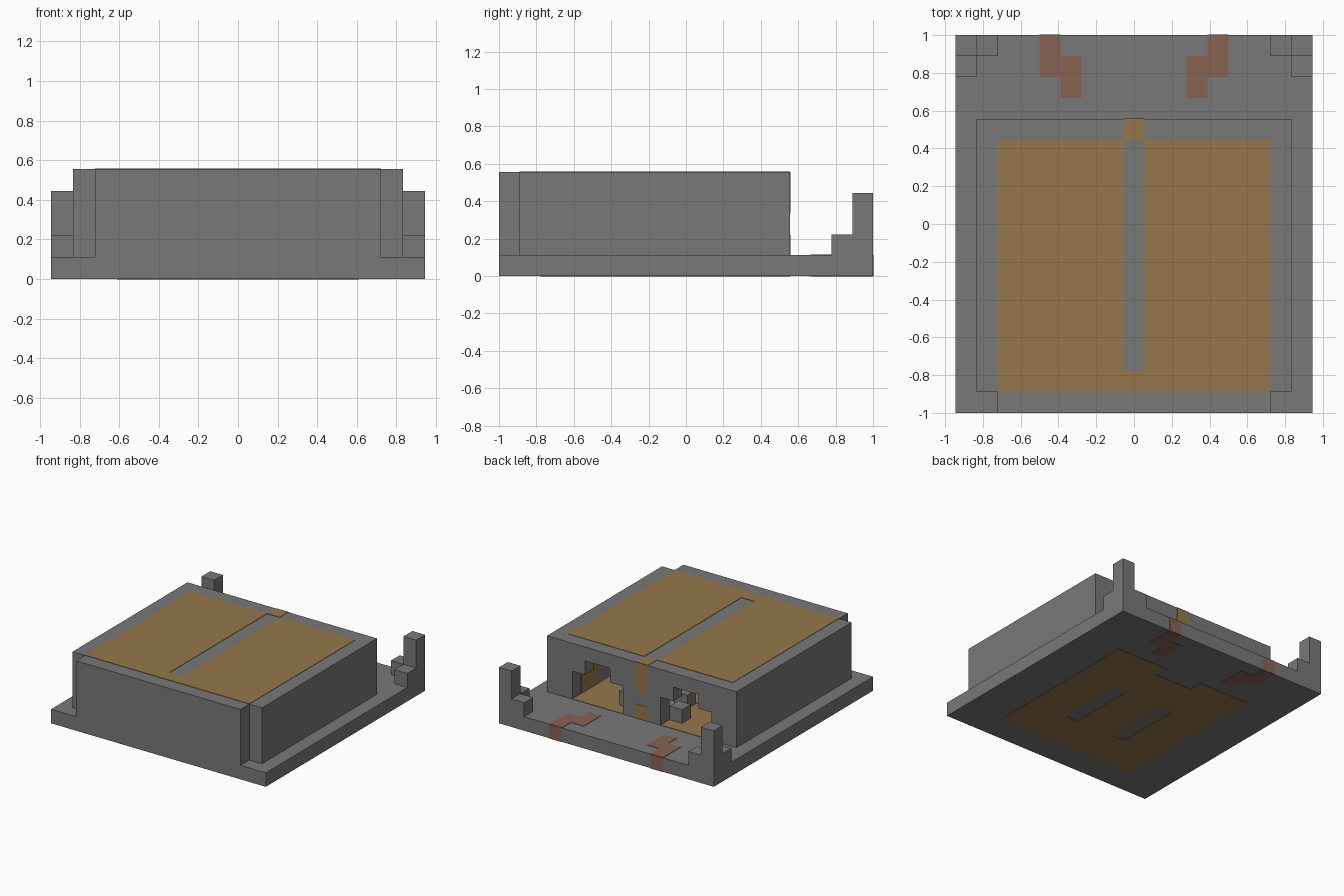
import bpy
import bmesh

U = 1 / 9      # one block of the model's grid
T = 0.025      # half thickness of a painted plate, in blocks

if "Cube" in bpy.data.objects:
    bpy.data.objects.remove(bpy.data.objects["Cube"], do_unlink=True)


def material(name, rgb):
    m = bpy.data.materials.new(name)
    m.use_nodes = True
    m.diffuse_color = (*rgb, 1)
    bsdf = next(n for n in m.node_tree.nodes if n.type == "BSDF_PRINCIPLED")
    bsdf.inputs["Base Color"].default_value = (*rgb, 1)
    bsdf.inputs["Roughness"].default_value = 0.9
    return m


grey = material("stone grey", (0.19, 0.19, 0.19))
ochre = material("ochre", (0.30, 0.185, 0.072))
rust = material("rust", (0.25, 0.125, 0.088))


def blocks(name, mat, boxes, mirror=False):
    """One object made of boxes (x0, x1, y0, y1, z0, z1), in grid blocks."""
    bm = bmesh.new()
    if mirror:
        boxes = boxes + [(-b[1], -b[0], *b[2:]) for b in boxes]
    for x0, x1, y0, y1, z0, z1 in boxes:
        for v in bmesh.ops.create_cube(bm, size=1)["verts"]:
            v.co = (U * (x1 if v.co.x > 0 else x0),
                    U * (y1 if v.co.y > 0 else y0),
                    U * (z1 if v.co.z > 0 else z0))
    me = bpy.data.meshes.new(name)
    bm.to_mesh(me)
    bm.free()
    me.materials.append(mat)
    ob = bpy.data.objects.new(name, me)
    bpy.context.collection.objects.link(ob)
    return ob


def flat_paint(name, mat, rects, z, mirror=True):
    """Thin plate lying on the level z."""
    return blocks(name, mat, [(*r, z - T, z + T) for r in rects], mirror)


def cut(target, name, box):
    cutter = blocks(name, grey, [box])
    cutter.hide_render = True
    mod = target.modifiers.new(name, "BOOLEAN")
    mod.operation = "DIFFERENCE"
    mod.solver = "EXACT"
    mod.object = cutter
    bpy.context.view_layer.objects.active = target
    bpy.ops.object.modifier_apply(modifier=name)
    bpy.data.objects.remove(cutter, do_unlink=True)


# Ground slab and the stepped posts in its back corners
blocks("base_slab", grey, [(-8.5, 8.5, -9, 9, 0, 1)])
blocks("corner_posts", grey, [(7.5, 8.5, 8, 9, 1, 4),
                              (6.5, 7.5, 8, 9, 1, 2),
                              (7.5, 8.5, 7, 8, 1, 2)], True)

# Hollow hall with two stepped doorways in the back wall
hall = blocks("hall", grey, [(-7.5, 7.5, -8, 5, 1, 5)])
cut(hall, "room_cutter", (-5.5, 5.5, -7, 4, 0.5, 4))
for s in (-1, 1):
    for name, a, b, top in (("door_cutter", 1.5, 5.5, 3), ("arch_cutter", 2.5, 4.5, 4)):
        x0, x1 = sorted((s * a, s * b))
        cut(hall, name, (x0, x1, 3.5, 5.5, 0.5, top))
blocks("front_panel", grey, [(-6.5, 6.5, -9, -8, 1, 5)])

# Small blocks standing inside the room
blocks("inner_blocks", grey, [(1.5, 2.5, 3, 4, 1, 2), (0.5, 1.5, 1, 2, 1, 2)], True)

# Ochre roof field with a grey centre line, and the stripe down the back
flat_paint("roof_field", ochre, [(0.5, 6.5, -8, 4), (0, 0.5, -8, -7)], 5)
flat_paint("roof_stripe", ochre, [(-0.5, 0.5, 4, 5)], 5, False)
blocks("back_stripe", ochre, [(-0.5, 0.5, 5 - T, 5 + T, 3, 5),
                              (-0.5, 0.5, 5 - T, 5 + T, 1, 2)])

# Ochre floor, repeated on the underside
floor = [(0, 1.5, -7, 4), (1.5, 2.5, -7, -4), (1.5, 2.5, 1, 5), (2.5, 5.5, -7, 5)]
flat_paint("floor_field", ochre, floor, 1)
flat_paint("underside_field", ochre, floor, 0)
blocks("inner_wall_paint", ochre, [(5.5 - T, 5.5 + T, 2, 4, 1, 3)], True)

# Rust marks on the slab: top, underside and back edge
marks = [(3.5, 4.5, 7, 9), (2.5, 3.5, 6, 8)]
flat_paint("slab_marks", rust, marks, 1)
flat_paint("underside_marks", rust, marks, 0)
blocks("edge_marks", rust, [(3.5, 4.5, 9 - T, 9 + T, 0, 1)], True)
